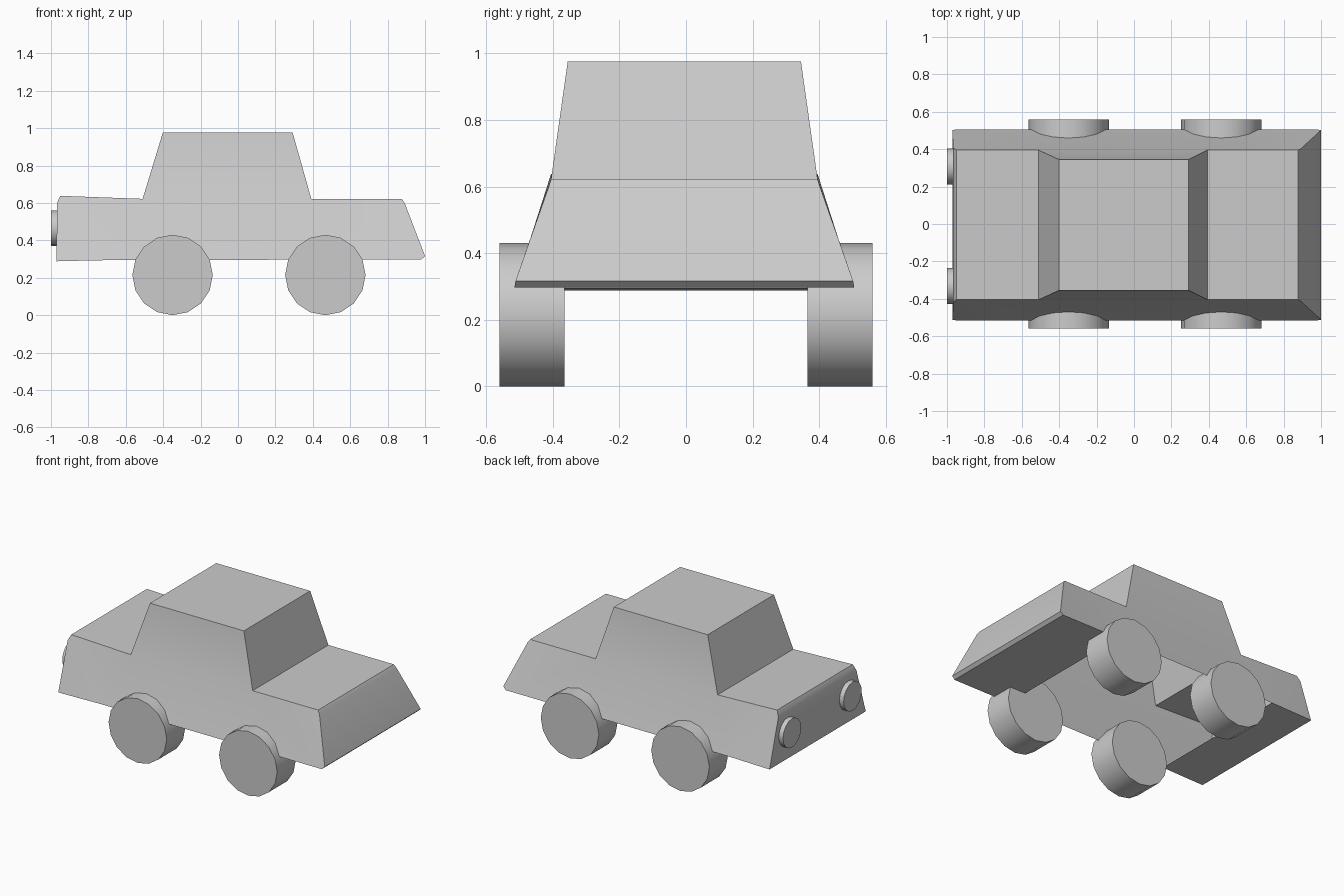
import bpy, bmesh, math

if "Cube" in bpy.data.objects:
    bpy.data.objects.remove(bpy.data.objects["Cube"])

Y0 = -0.005  # slight sideways offset of the shell


def finish(name, bm, angle=30):
    mesh = bpy.data.meshes.new(name)
    bmesh.ops.recalc_face_normals(bm, faces=bm.faces)
    bm.to_mesh(mesh)
    bm.free()
    ob = bpy.data.objects.new(name, mesh)
    bpy.context.collection.objects.link(ob)
    bpy.ops.object.select_all(action='DESELECT')
    ob.select_set(True)
    bpy.context.view_layer.objects.active = ob
    bpy.ops.object.shade_smooth_by_angle(angle=math.radians(angle))
    return ob


def disc(name, centre, radius, depth, axis, sides=16):
    bpy.ops.mesh.primitive_cylinder_add(vertices=sides, radius=radius, depth=depth)
    ob = bpy.context.object
    ob.name = name
    # first corner of the polygon points along an axis
    ob.rotation_euler = (math.pi / 2, 0, 0) if axis == 'Y' else (0, math.pi / 2, 0)
    ob.location = centre
    bpy.ops.object.shade_smooth_by_angle(angle=math.radians(30))
    return ob


# Body shell: stations of (x, z, half width) along the belt line and the sill
belt = [(-0.968, 0.60, 0.412), (-0.95, 0.638, 0.40), (-0.51, 0.622, 0.40),
        (0.392, 0.622, 0.40), (0.876, 0.622, 0.40), (0.89, 0.602, 0.406)]
sill = [(-0.97, 0.288, 0.508), (-0.95, 0.289, 0.51), (-0.66, 0.295, 0.51),
        (0.55, 0.297, 0.51), (0.98, 0.297, 0.51), (1.0, 0.316, 0.507)]
roof = [(-0.402, 0.976, 0.35), (0.292, 0.976, 0.35)]

bm = bmesh.new()


def pairs(points):
    return [[bm.verts.new((x, Y0 + s * w, z)) for s in (-1, 1)] for x, z, w in points]


b, s, r = pairs(belt), pairs(sill), pairs(roof)


def span(p, q):
    bm.faces.new((p[0], p[1], q[1], q[0]))


for i in range(5):
    for k in (0, 1):  # side panels
        bm.faces.new((b[i][k], b[i + 1][k], s[i + 1][k], s[i][k]))
    if i != 2:  # bonnet, boot and end floors; the middle is open underneath
        span(b[i], b[i + 1])
        span(s[i], s[i + 1])
span(b[0], s[0])
span(b[5], s[5])
# Cabin
span(b[2], r[0])
span(r[0], r[1])
span(r[1], b[3])
for k in (0, 1):
    bm.faces.new((b[2][k], r[0][k], r[1][k], b[3][k]))
finish("body_shell", bm)

# Wheels
for xn, x in (("nose", -0.35), ("tail", 0.467)):
    for yn, side in (("near", -1), ("far", 1)):
        disc(f"wheel_{xn}_{yn}", (x, side * 0.4625, 0.215), 0.215, 0.195, 'Y')

# Headlights
for yn, y in (("near", -0.332), ("far", 0.308)):
    disc(f"headlight_{yn}", (-0.975, y, 0.465), 0.096, 0.05, 'X')
